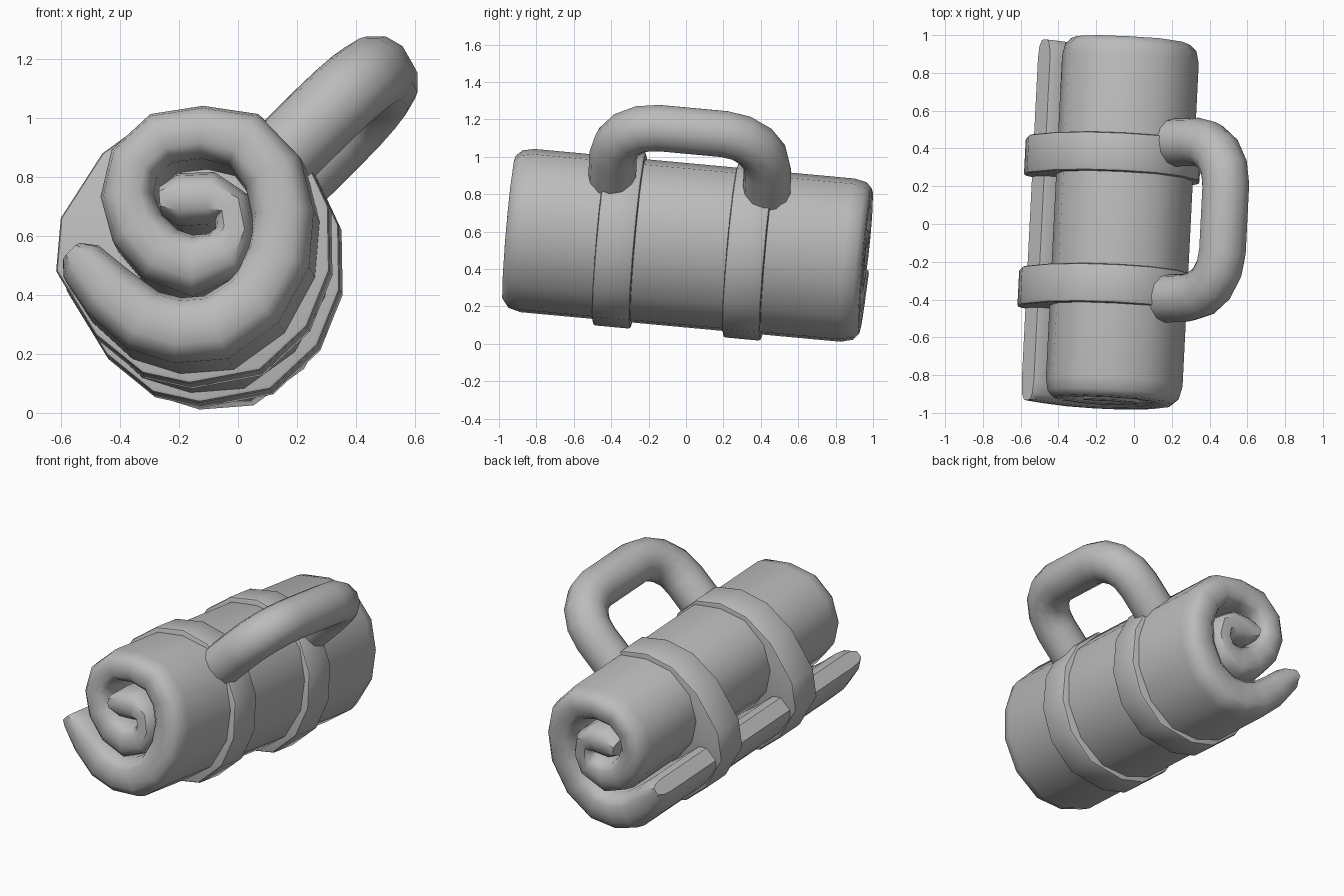
import bpy, bmesh, math
from mathutils import Vector, Matrix

cube = bpy.data.objects.get("Cube")
if cube:
    bpy.data.objects.remove(cube)

gray = bpy.data.materials.new("plain_gray")
gray.use_nodes = True
gray.diffuse_color = (0.5, 0.5, 0.5, 1)
gray.node_tree.nodes["Principled BSDF"].inputs["Base Color"].default_value = (0.5, 0.5, 0.5, 1)

# The whole roll leans slightly about its middle
CENTRE = Vector((0, 0, 0.5))
LEAN = (Matrix.Translation(CENTRE) @ Matrix.Rotation(-0.05, 4, 'Z')
        @ Matrix.Rotation(-0.092, 4, 'X') @ Matrix.Translation(-CENTRE))
HALF = 0.96


def finish(obj, angle):
    obj.data.materials.clear()
    obj.data.materials.append(gray)
    obj.data.transform(LEAN)
    bpy.ops.object.select_all(action='DESELECT')
    obj.select_set(True)
    bpy.context.view_layer.objects.active = obj
    bpy.ops.object.shade_smooth_by_angle(angle=math.radians(angle))


def add_object(name, bm, angle):
    bmesh.ops.recalc_face_normals(bm, faces=bm.faces)
    mesh = bpy.data.meshes.new(name)
    bm.to_mesh(mesh)
    bm.free()
    obj = bpy.data.objects.new(name, mesh)
    bpy.context.collection.objects.link(obj)
    finish(obj, angle)


# Rolled mat: a soft-edged slab swept along a spiral of (x, z, half thickness)
spiral = [(-.22, .64, .05), (-.16, .645, .09), (-.05, .65, .09), (.02, .62, .07),
          (.035, .54, .07), (0, .46, .09), (-.11, .42, .105), (-.22, .46, .1),
          (-.30, .55, .095), (-.335, .66, .09), (-.31, .77, .09), (-.22, .855, .09),
          (-.08, .875, .09), (.06, .85, .1), (.16, .74, .105), (.195, .6, .105),
          (.18, .45, .11), (.1, .3, .11), (-.03, .21, .115), (-.16, .2, .112),
          (-.28, .235, .11), (-.4, .335, .1), (-.49, .435, .08), (-.52, .465, .045)]


def slab_section(h):
    side = [(h, HALF - 0.1), (h * 0.85, HALF - 0.035), (h * 0.5, HALF - 0.003), (0, HALF)]
    quarter = side + [(-o, y) for o, y in reversed(side[:-1])]
    return quarter + [(-o, -y) for o, y in quarter]


bm = bmesh.new()
rings = []
for i, (x, z, h) in enumerate(spiral):
    a = spiral[max(i - 1, 0)]
    b = spiral[min(i + 1, len(spiral) - 1)]
    across = Vector((b[1] - a[1], 0, a[0] - b[0])).normalized()
    rings.append([bm.verts.new(Vector((x, y, z)) + across * o) for o, y in slab_section(h)])
for r, s in zip(rings, rings[1:]):
    for j in range(len(r)):
        k = (j + 1) % len(r)
        bm.faces.new((r[j], r[k], s[k], s[j]))
bm.faces.new(rings[0])
bm.faces.new(rings[-1])
add_object("rolled_mat", bm, 45)

# Two straps around the roll and its loose flap
outline = [(-.595, .44), (-.58, .62), (-.44, .84), (-.27, .965), (-.08, 1.0), (.1, .965),
           (.25, .83), (.33, .66), (.335, .44), (.26, .25), (.1, .1), (-.14, .055),
           (-.3, .09), (-.46, .22)]
for name, mid in (("front_strap", -0.365), ("back_strap", 0.335)):
    bm = bmesh.new()
    ends = [[bm.verts.new((x, mid + d, z)) for x, z in outline] for d in (-0.103, 0.103)]
    caps = [bm.faces.new(e) for e in ends]
    rims = [e for f in caps for e in f.edges]
    for j in range(len(outline)):
        k = (j + 1) % len(outline)
        bm.faces.new((ends[0][j], ends[0][k], ends[1][k], ends[1][j]))
    bmesh.ops.bevel(bm, geom=rims, offset=0.015, segments=2, affect='EDGES', profile=0.5)
    add_object(name, bm, 40)

# Carry handle: a round tube with two turned corners
reach, bend, front, back = 0.42, 0.24, -0.42, 0.41
path = [(0, front)]
for centre_y, start in ((front + bend, 180), (back - bend, 90)):
    for step in range(5):
        t = math.radians(start - step * 22.5)
        path.append((reach - bend + bend * math.sin(t), centre_y + bend * math.cos(t)))
path.append((0, back))
curve = bpy.data.curves.new("carry_handle", 'CURVE')
curve.dimensions = '3D'
curve.bevel_depth = 0.128
curve.bevel_resolution = 4
curve.use_fill_caps = True
line = curve.splines.new('POLY')
line.points.add(len(path) - 1)
for point, (out, y) in zip(line.points, path):
    slant = out * math.sqrt(0.5)
    point.co = (0.178 + slant, y, 0.843 + slant, 1)
handle = bpy.data.objects.new("carry_handle", curve)
bpy.context.collection.objects.link(handle)
bpy.ops.object.select_all(action='DESELECT')
handle.select_set(True)
bpy.context.view_layer.objects.active = handle
bpy.ops.object.convert(target='MESH')
finish(bpy.context.view_layer.objects.active, 40)
